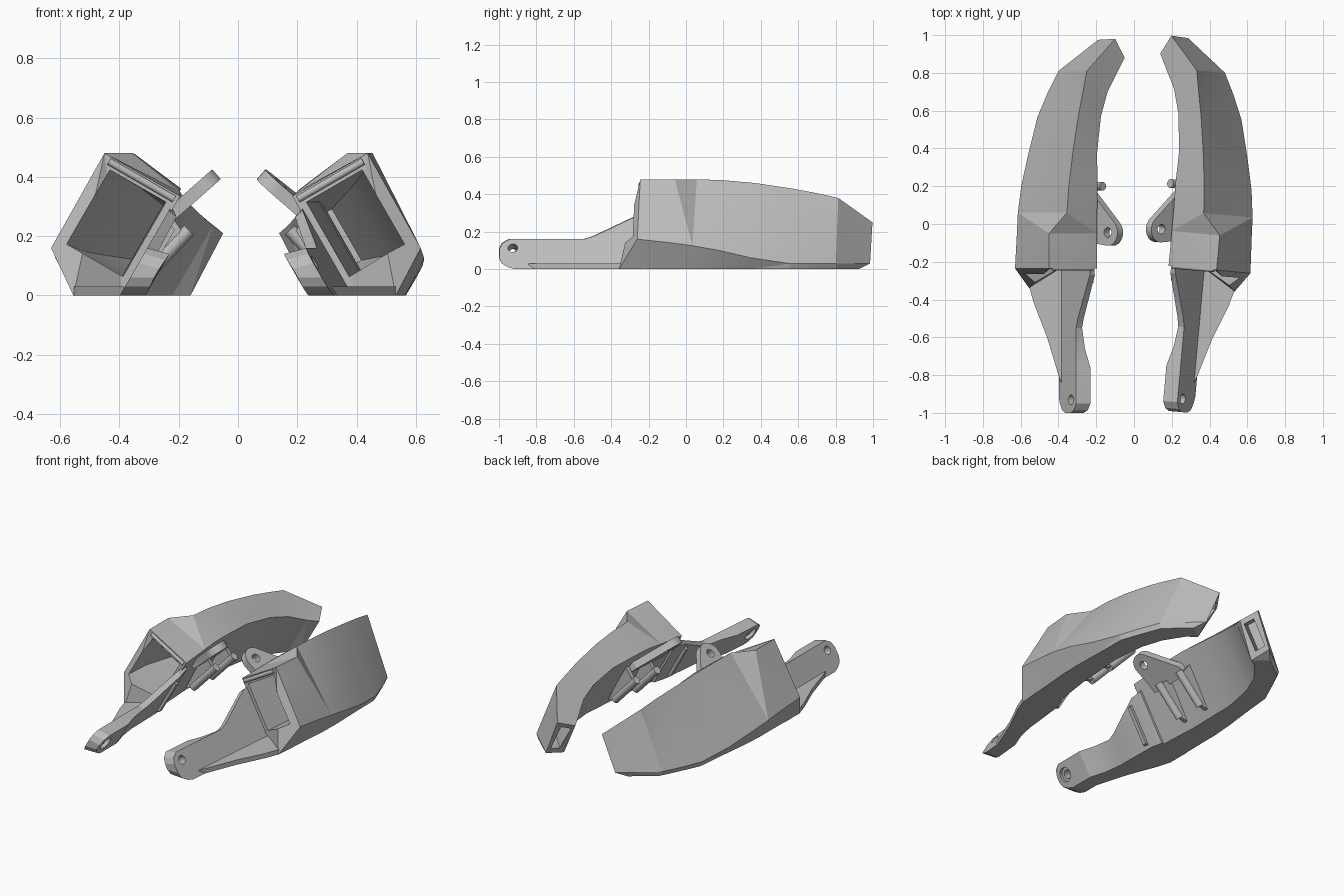
import bpy, bmesh, math
from mathutils import Matrix, Vector

if "Cube" in bpy.data.objects:
    bpy.data.objects.remove(bpy.data.objects["Cube"])

grey = bpy.data.materials.new("plain_grey")
grey.use_nodes = True
grey.diffuse_color = (0.5, 0.5, 0.5, 1)
grey.node_tree.nodes["Principled BSDF"].inputs["Base Color"].default_value = (0.5, 0.5, 0.5, 1)

C, S = math.cos(math.radians(30)), 0.5
U = Vector((C, 0, -S))      # across the tilted shell, towards the middle
V = Vector((S, 0, C))       # up the tilted shell
Y = Vector((0, 1, 0))
parts = []


def on_u(u, z, y):
    """Point at height z on the tilted plane u."""
    return Vector(((u + S * z) / C, y, z))


def make(name, bm, part=True):
    bmesh.ops.triangulate(bm, faces=[f for f in bm.faces if len(f.verts) > 3])
    bmesh.ops.recalc_face_normals(bm, faces=bm.faces[:])
    me = bpy.data.meshes.new(name)
    bm.to_mesh(me)
    bm.free()
    me.materials.append(grey)
    ob = bpy.data.objects.new(name, me)
    bpy.context.collection.objects.link(ob)
    if part:
        parts.append(ob)
    else:
        ob.hide_render = True
    return ob


def loft(name, rings, part=True):
    bm = bmesh.new()
    rows = [[bm.verts.new(p) for p in ring] for ring in rings]
    n = len(rows[0])
    for a, b in zip(rows, rows[1:]):
        for i in range(n):
            j = (i + 1) % n
            bm.faces.new((a[i], a[j], b[j], b[i]))
    bm.faces.new(rows[0])
    bm.faces.new(rows[-1])
    return make(name, bm, part)


def rod(name, a, b, r, part=True, sides=20):
    a, b = Vector(a), Vector(b)
    d = b - a
    side = d.cross(Y).normalized()
    if side.length < 0.5:
        side = Vector((1, 0, 0))
    up = d.cross(side).normalized()
    ring = [side * r * math.cos(t) + up * r * math.sin(t)
            for t in (2 * math.pi * i / sides for i in range(sides))]
    return loft(name, [[a + p for p in ring], [b + p for p in ring]], part)


def cut(ob, *cutters):
    for c in cutters:
        m = ob.modifiers.new("cut", 'BOOLEAN')
        m.operation = 'DIFFERENCE'
        m.solver = 'EXACT'
        m.object = c
    dg = bpy.context.evaluated_depsgraph_get()
    me = bpy.data.meshes.new_from_object(ob.evaluated_get(dg))
    ob.modifiers.clear()
    ob.data = me
    for c in cutters:
        bpy.data.objects.remove(c)


# Curved faceted shell: y, ridge x z, inner edge x z, outer bottom x, outer edge x z
stations = [
    (-0.235, -0.45, 0.48, -0.195, 0.335, -0.555, -0.63, 0.16),
    (-0.05, -0.45, 0.48, -0.195, 0.35, -0.55, -0.62, 0.14),
    (0.06, -0.355, 0.48, -0.195, 0.36, -0.55, -0.615, 0.125),
    (0.20, -0.345, 0.475, -0.192, 0.36, -0.54, -0.597, 0.10),
    (0.37, -0.325, 0.46, -0.196, 0.35, -0.52, -0.56, 0.06),
    (0.57, -0.295, 0.43, -0.175, 0.32, -0.50, -0.51, 0.03),
    (0.70, -0.27, 0.405, -0.14, 0.285, -0.44, -0.455, 0.03),
    (0.81, -0.25, 0.38, -0.085, 0.235, -0.385, -0.40, 0.03),
]
rings = []
for y, rx, rz, ix, iz, kx, dx, dz in stations:
    rings.append([Vector(p) for p in ((rx, y, rz), (ix, y, iz), (ix - iz * S / C, y, 0),
                                      (kx, y, 0), (dx, y, dz))])
rings[0][3].y = -0.34        # lower front corner sweeps out into the flange
tip = [Vector(p) for p in ((-0.10, 0.98, 0.25), (-0.05, 0.88, 0.21), (-0.16, 0.85, 0),
                           (-0.24, 0.92, 0), (-0.19, 0.975, 0.03))]
rings.append(tip)
shell = loft("left_shell", rings)

# Hollow interior: y, centre u, centre v, half width, half height
hollow = [(-0.45, -0.479, 0.006, 0.115, 0.145), (-0.10, -0.475, 0.006, 0.105, 0.145),
          (0.2, -0.447, 0.01, 0.075, 0.14), (0.5, -0.41, 0.02, 0.055, 0.13),
          (0.8, -0.3, 0.035, 0.05, 0.10)]
corners = ((-1, -1), (1, -1), (1, 1), (-1, 1))
void = loft("shell_void", [[U * (u + a * hu) + V * (v + b * hv) + Y * y for a, b in corners]
                           for y, u, v, hu, hv in hollow], False)

# Slot in the tip
across = (tip[0] - tip[1]).normalized()
n = across.cross(V).normalized()
n = n if n.y > 0 else -n
mid = Vector((-0.125, 0.92, 0.125))
slot = loft("tip_slot", [[mid + n * d + across * a * 0.032 + V * b * 0.085 for a, b in corners]
                         for d in (0.06, -0.10)], False)
cut(shell, void, slot)

# Arm: y, bottom z, top z, inner u
arm_stations = [(-1.0, 0.06, 0.11, -0.275), (-0.985, 0.03, 0.14, -0.272),
                (-0.95, 0.01, 0.16, -0.27), (-0.91, 0, 0.16, -0.27), (-0.76, 0, 0.16, -0.27),
                (-0.66, 0, 0.16, -0.295), (-0.55, 0, 0.16, -0.308), (-0.50, 0, 0.175, -0.308),
                (-0.27, 0, 0.285, -0.312), (-0.2, 0, 0.30, -0.325)]
arm = loft("left_arm", [[on_u(-0.345, lo, y), on_u(-0.345, hi, y),
                         on_u(iu, hi - 0.02, y), on_u(iu, lo, y)]
                        for y, lo, hi, iu in arm_stations])
pin = on_u(-0.30, 0.09, -0.93)
cut(arm, rod("pin_hole", pin - U * 0.2, pin + U * 0.2, 0.026, False),
    rod("pin_counterbore", pin + U * 0.01, pin + U * 0.2, 0.042, False))

# Flat flange beside the arm
outline = [(-0.385, -0.84), (-0.40, -0.80), (-0.46, -0.60), (-0.53, -0.42), (-0.553, -0.34),
           (-0.555, -0.2), (-0.385, -0.2)]
loft("left_flange", [[Vector((x, y, z)) for x, y in outline] for z in (0, 0.03)])

# Rod along the upper rim of the opening
rod("left_rim_rod", (-0.435, -0.235, 0.452), (-0.215, -0.235, 0.325), 0.012)

# Pierced lug on the inner wall
E = Vector((0.75, 0, 0.66)).normalized()
base = Vector((-0.23, 0, 0.27))
lug_n = E.cross(Y)
profile = [(-0.03, 0.18), (0.03, 0.165)]
profile += [(0.14 + 0.07 * math.cos(t), -0.045 + 0.07 * math.sin(t))
            for t in (math.radians(45 - 12 * i) for i in range(13))]
profile += [(0.03, -0.10), (-0.03, -0.10)]
lug = loft("left_lug", [[base + E * d + Y * y + lug_n * t for d, y in profile]
                        for t in (-0.022, 0.022)])
eye = base + E * 0.14 - Y * 0.045
cut(lug, rod("lug_hole", eye - lug_n * 0.1, eye + lug_n * 0.1, 0.026, False))

# Ribs standing off the inner wall, each a rod on a thin fin
for label, y in (("front", 0.02), ("back", 0.2)):
    rod(f"left_{label}_rib", (-0.325, y, 0.05), (-0.165, y, 0.22), 0.023)
    fin = ((-0.37, 0.04), (-0.325, 0.05), (-0.18, 0.205), (-0.24, 0.29), (-0.26, 0.25))
    loft(f"left_{label}_fin", [[Vector((x, y + t, z)) for x, z in fin] for t in (-0.012, 0.012)])
loft("left_arm_fin", [[on_u(u, z, -0.3 + t) for u, z in
                       ((-0.33, 0.02), (-0.295, 0.02), (-0.295, 0.22), (-0.33, 0.25))]
                      for t in (-0.012, 0.012)])

# Matching right half, mirrored and swung slightly about the vertical
swing = (Matrix.Translation((0.01, 0.03, 0)) @ Matrix.Rotation(-0.09, 4, 'Z')
         @ Matrix.Diagonal((-1, 1, 1, 1)))
for ob in parts[:]:
    twin = ob.copy()
    twin.data = ob.data.copy()
    twin.name = ob.name.replace("left", "right")
    twin.data.transform(swing)
    twin.data.flip_normals()
    bpy.context.collection.objects.link(twin)
    parts.append(twin)

bpy.ops.object.select_all(action='DESELECT')
for ob in parts:
    ob.select_set(True)
bpy.context.view_layer.objects.active = parts[0]
bpy.ops.object.shade_smooth_by_angle(angle=math.radians(14))
